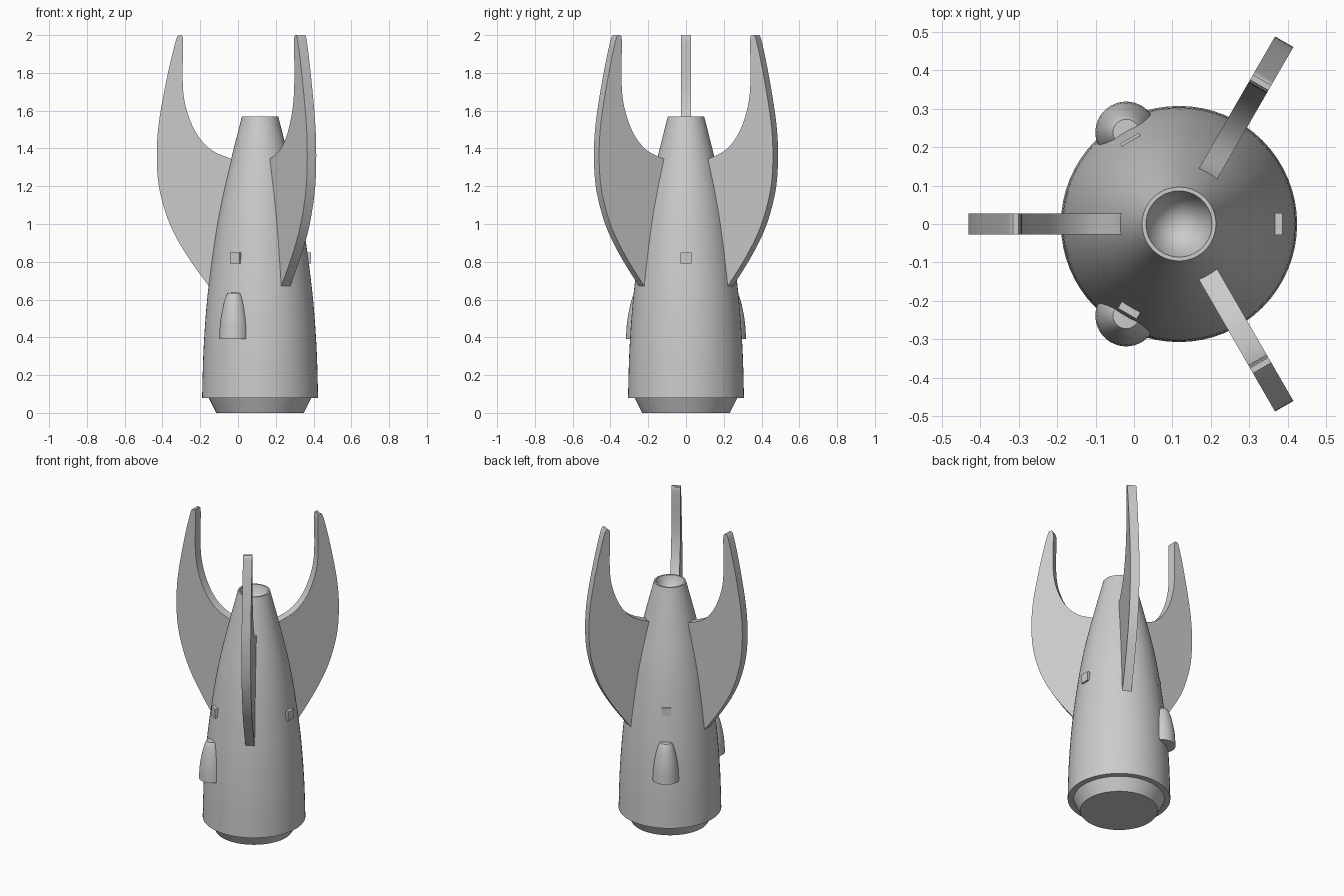
import bpy, bmesh, math
from mathutils import Matrix, Vector

cube = bpy.data.objects.get("Cube")
if cube:
    bpy.data.objects.remove(cube, do_unlink=True)

AXIS = Matrix.Translation((0.117, 0, 0))

grey = bpy.data.materials.new("plain_grey")
grey.use_nodes = True
colour = (0.6, 0.6, 0.6, 1)
grey.diffuse_color = colour
grey.node_tree.nodes["Principled BSDF"].inputs["Base Color"].default_value = colour


def finish(bm, name, matrix):
    """Turn a bmesh into a smooth object with sharp edges kept."""
    bmesh.ops.recalc_face_normals(bm, faces=bm.faces[:])
    mesh = bpy.data.meshes.new(name)
    bm.to_mesh(mesh)
    bm.free()
    mesh.transform(matrix)
    mesh.materials.append(grey)
    mesh.shade_smooth()
    mesh.set_sharp_from_angle(angle=math.radians(30))
    obj = bpy.data.objects.new(name, mesh)
    bpy.context.collection.objects.link(obj)
    return obj


def smooth_path(points, steps=4):
    """Pass a soft curve through the given points."""
    p = [Vector(q) for q in points]
    p = [2 * p[0] - p[1]] + p + [2 * p[-1] - p[-2]]
    out = []
    for a, b, c, d in zip(p, p[1:], p[2:], p[3:]):
        for i in range(steps):
            t = i / steps
            out.append(0.5 * (2 * b + (c - a) * t + (2 * a - 5 * b + 4 * c - d) * t**2
                              + (3 * b - a - 3 * c + d) * t**3))
    return [tuple(q) for q in out] + [tuple(points[-1])]


def lathe(name, profile, matrix, sides=64):
    bm = bmesh.new()
    verts = [bm.verts.new((r, 0, z)) for r, z in profile]
    edges = [bm.edges.new(pair) for pair in zip(verts, verts[1:])]
    bmesh.ops.spin(bm, geom=verts + edges, cent=(0, 0, 0), axis=(0, 0, 1),
                   angle=math.tau, steps=sides, use_merge=True)
    bmesh.ops.remove_doubles(bm, verts=bm.verts[:], dist=0.0001)
    return finish(bm, name, matrix)


def slab(name, outline, thickness, matrix):
    """Extrude a radius/height outline sideways."""
    bm = bmesh.new()
    face = bm.faces.new([bm.verts.new((r, -thickness / 2, z)) for r, z in outline])
    new = bmesh.ops.extrude_face_region(bm, geom=[face])["geom"]
    bmesh.ops.translate(bm, vec=(0, thickness, 0),
                        verts=[v for v in new if isinstance(v, bmesh.types.BMVert)])
    return finish(bm, name, matrix)


def around(degrees):
    return AXIS @ Matrix.Rotation(math.radians(degrees), 4, "Z")


# Tapered hull with a chamfered foot and a dished nose opening
hull = smooth_path([(0.307, 0.08), (0.301, 0.3), (0.289, 0.5), (0.273, 0.67),
                    (0.243, 0.9), (0.209, 1.1), (0.154, 1.34), (0.096, 1.57)])
lathe("hull", [(0, 0), (0.232, 0), (0.272, 0.08)] + hull
      + [(0.086, 1.57), (0.081, 1.55), (0, 1.40)], AXIS)

# Three swept fins
outer = smooth_path([(0.267, 0.665), (0.365, 0.8), (0.445, 0.93), (0.497, 1.05),
                     (0.536, 1.2), (0.547, 1.36), (0.538, 1.52), (0.508, 1.7),
                     (0.472, 1.87), (0.443, 1.98), (0.432, 2.0)])
inner = smooth_path([(0.417, 2.0), (0.408, 1.97), (0.41, 1.77), (0.4, 1.65),
                     (0.367, 1.54), (0.317, 1.45), (0.247, 1.385), (0.153, 1.345)])
fin = outer + inner + [(0.13, 1.33), (0.23, 0.68)]
for name, angle in (("fin_right", 180), ("fin_front", -60), ("fin_back", 60)):
    slab(name, fin, 0.055, around(angle))

# Two domed side pods
pod = smooth_path([(0.08, 0.39), (0.074, 0.48), (0.06, 0.56), (0.046, 0.61), (0.034, 0.635)])
for name, angle in (("pod_front", -120), ("pod_back", 120)):
    lathe(name, [(0, 0.39)] + pod + [(0, 0.637)],
          around(angle) @ Matrix.Translation((0.275, 0, 0)), 40)

# Small hatch blocks between the fins, the rear one nearly flush
for name, angle, reach in (("hatch_left", 0, 0.269), ("hatch_front", -120, 0.269),
                           ("hatch_back", 120, 0.257)):
    slab(name, [(0.22, 0.79), (reach, 0.79), (reach, 0.85), (0.22, 0.85)],
         0.056, around(angle))
